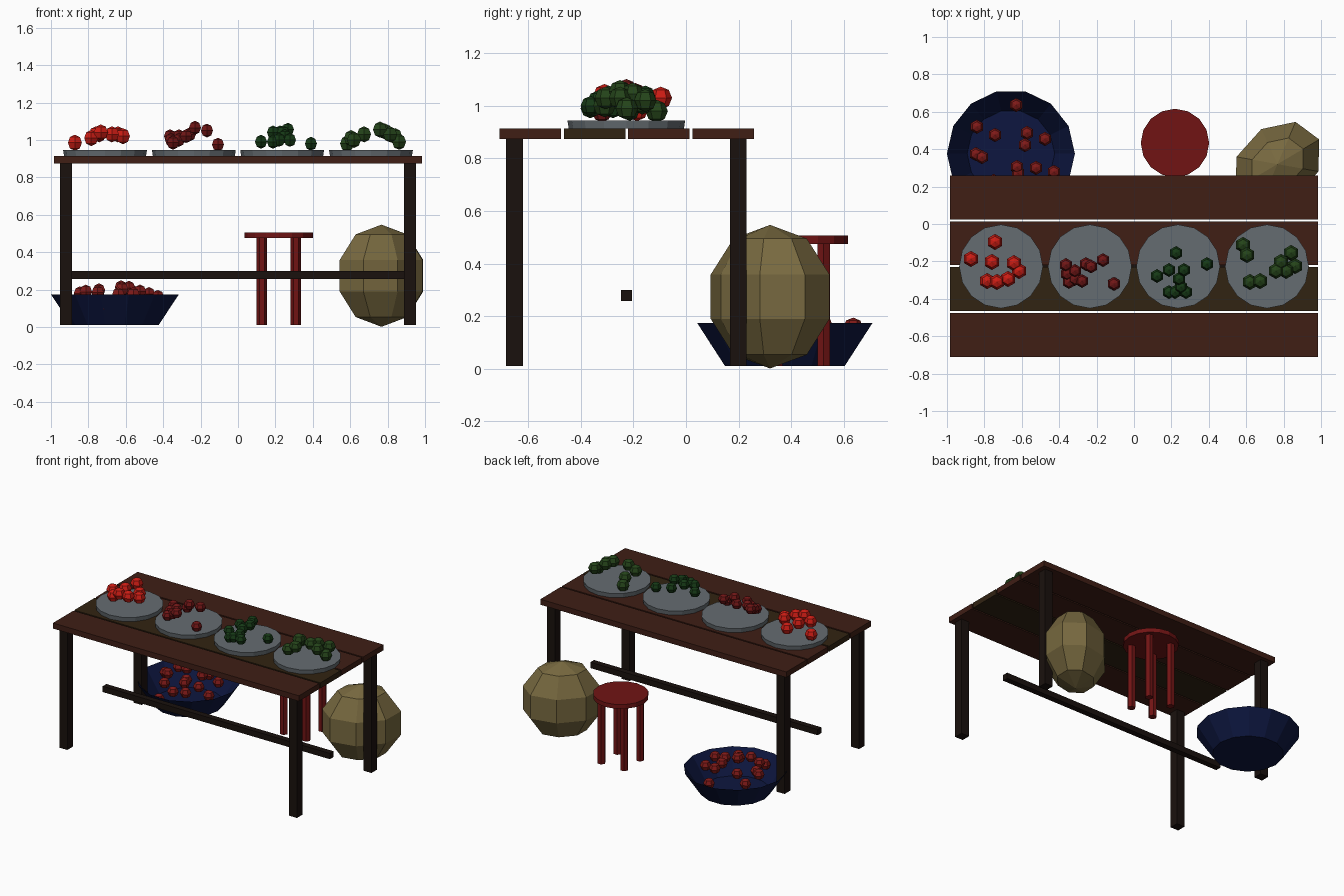
import bpy, bmesh, math
from mathutils import Matrix

if "Cube" in bpy.data.objects:
    bpy.data.objects.remove(bpy.data.objects["Cube"])


def mat(name, r, g, b):
    m = bpy.data.materials.new(name)
    m.diffuse_color = (r, g, b, 1)
    m.use_nodes = True
    m.node_tree.nodes["Principled BSDF"].inputs["Base Color"].default_value = m.diffuse_color
    return m


WOOD_RED = mat("red wood", .050, .013, .0075)
WOOD_BROWN = mat("brown wood", .031, .017, .006)
WOOD_DARK = mat("dark wood", .010, .0055, .004)
PLATE = mat("plate grey", .130, .150, .165)
STOOL = mat("stool red", .165, .007, .007)
BOWL = mat("bowl blue", .004, .008, .050)
SACK = mat("sack cloth", .185, .140, .050)
RED = mat("bright red", .60, .012, .007)
MAROON = mat("dark red", .160, .008, .008)
TOMATO = mat("bowl fruit red", .210, .010, .009)
GREEN = mat("dark green", .008, .042, .008)
LEAF = mat("leaf green", .018, .057, .010)


def finish(name, bm, material):
    me = bpy.data.meshes.new(name)
    bm.to_mesh(me)
    bm.free()
    me.materials.append(material)
    ob = bpy.data.objects.new(name, me)
    bpy.context.collection.objects.link(ob)
    return ob


def box(name, center, size, material):
    bm = bmesh.new()
    bmesh.ops.create_cube(bm, size=1, matrix=Matrix.Translation(center) @ Matrix.Diagonal((*size, 1)))
    return finish(name, bm, material)


def cone(name, x, y, z0, z1, r0, r1, sides, material, open_top=False):
    bm = bmesh.new()
    bmesh.ops.create_cone(bm, cap_ends=True, segments=sides, radius1=r0, radius2=r1, depth=z1 - z0,
                          matrix=Matrix.Translation((x, y, (z0 + z1) / 2)) @ Matrix.Rotation(math.pi / 2, 4, 'Z'))
    if open_top:
        bm.normal_update()
        bmesh.ops.delete(bm, geom=[f for f in bm.faces if f.normal.z > .9], context='FACES_ONLY')
    return finish(name, bm, material)


def fruit(name, points, r, material):
    bm = bmesh.new()
    for p in points:
        bmesh.ops.create_uvsphere(bm, u_segments=6, v_segments=4, radius=r, matrix=Matrix.Translation(p))
    return finish(name, bm, material)


# table: four planks, four legs, one long stretcher
for i, m in enumerate((WOOD_RED, WOOD_BROWN, WOOD_RED, WOOD_RED)):
    box(f"table_plank_{i + 1}", (0, -.593 + .245 * i, .893), (1.97, .234, .04), m)
for x, side in ((-.92, "left"), (.92, "right")):
    for y, end in ((-.653, "front"), (.199, "back")):
        box(f"table_leg_{end}_{side}", (x, y, .442), (.064, .064, .864), WOOD_DARK)
box("table_stretcher", (0, -.227, .278), (1.82, .042, .042), WOOD_DARK)

# plates with piled produce
for i, x in enumerate((-.711, -.236, .236, .711)):
    cone(f"plate_{i + 1}", x, -.227, .913, .945, .219, .224, 16, PLATE)
fruit("bright_red_produce", [
    (-.743, -.096, 1.03), (-.872, -.187, .985), (-.76, -.203, 1.03), (-.642, -.209, 1.03), (-.615, -.251, 1.02),
    (-.674, -.294, 1.03), (-.733, -.31, 1.04), (-.785, -.305, 1.01)], .043, RED)
fruit("dark_red_produce", [
    (-.364, -.219, 1.02), (-.358, -.267, 1.0), (-.348, -.31, .985), (-.316, -.251, 1.02), (-.257, -.214, 1.03),
    (-.166, -.193, 1.05), (-.278, -.305, 1.02), (-.23, -.227, 1.065), (-.107, -.32, .975), (-.316, -.294, 1.0)],
    .037, MAROON)
fruit("dark_green_produce", [
    (.225, -.155, 1.04), (.123, -.278, .99), (.187, -.246, 1.04), (.267, -.246, 1.055), (.39, -.214, .98),
    (.241, -.294, 1.04), (.251, -.337, 1.02), (.278, -.364, 1.0), (.187, -.364, .99), (.219, -.364, 1.0)],
    .037, GREEN)
fruit("leaf_green_produce", [
    (.583, -.112, .98), (.604, -.166, 1.01), (.84, -.155, 1.02), (.786, -.203, 1.045), (.759, -.251, 1.055),
    (.813, -.251, 1.03), (.861, -.225, .99), (.62, -.31, 1.0), (.674, -.305, 1.03)], .043, LEAF)

# bowl on the floor with a shallow mound of fruit
BX, BY = -.658, .376
cone("bowl", BX, BY, .011, .174, .234, .342, 14, BOWL, open_top=True)
spots = [(-.63, .636), (-.84, .52), (-.743, .476), (-.572, .487), (-.476, .455), (-.583, .422), (-.845, .374),
         (-.813, .358), (-.626, .305), (-.524, .30), (-.428, .278), (-.62, .273), (-.56, .20), (-.75, .23), (-.64, .17)]
mound = [(x, y, .235 - .3 * math.hypot(x - BX, y - BY)) for x, y in spots]
fruit("bowl_fruit", mound + [(-.717, .12, .12)], .038, TOMATO)

# stool
SX, SY = .219, .433
cone("stool_seat", SX, SY, .475, .506, .183, .183, 16, STOOL)
for sx in (-1, 1):
    for sy in (-1, 1):
        cone(f"stool_leg_{'back' if sy > 0 else 'front'}_{'right' if sx > 0 else 'left'}",
             SX + .091 * sx, SY + .091 * sy, .011, .476, .028, .028, 6, STOOL)

# coarse faceted sack behind the right leg, turned slightly
bm = bmesh.new()
bmesh.ops.create_uvsphere(bm, u_segments=8, v_segments=5, radius=1,
                          matrix=Matrix.Translation((.767, .32, .274)) @ Matrix.Rotation(math.radians(40), 4, 'Z')
                          @ Matrix.Diagonal((.275, .214, .273, 1)) @ Matrix.Rotation(math.radians(-12), 4, 'Z'))
finish("sack", bm, SACK)
